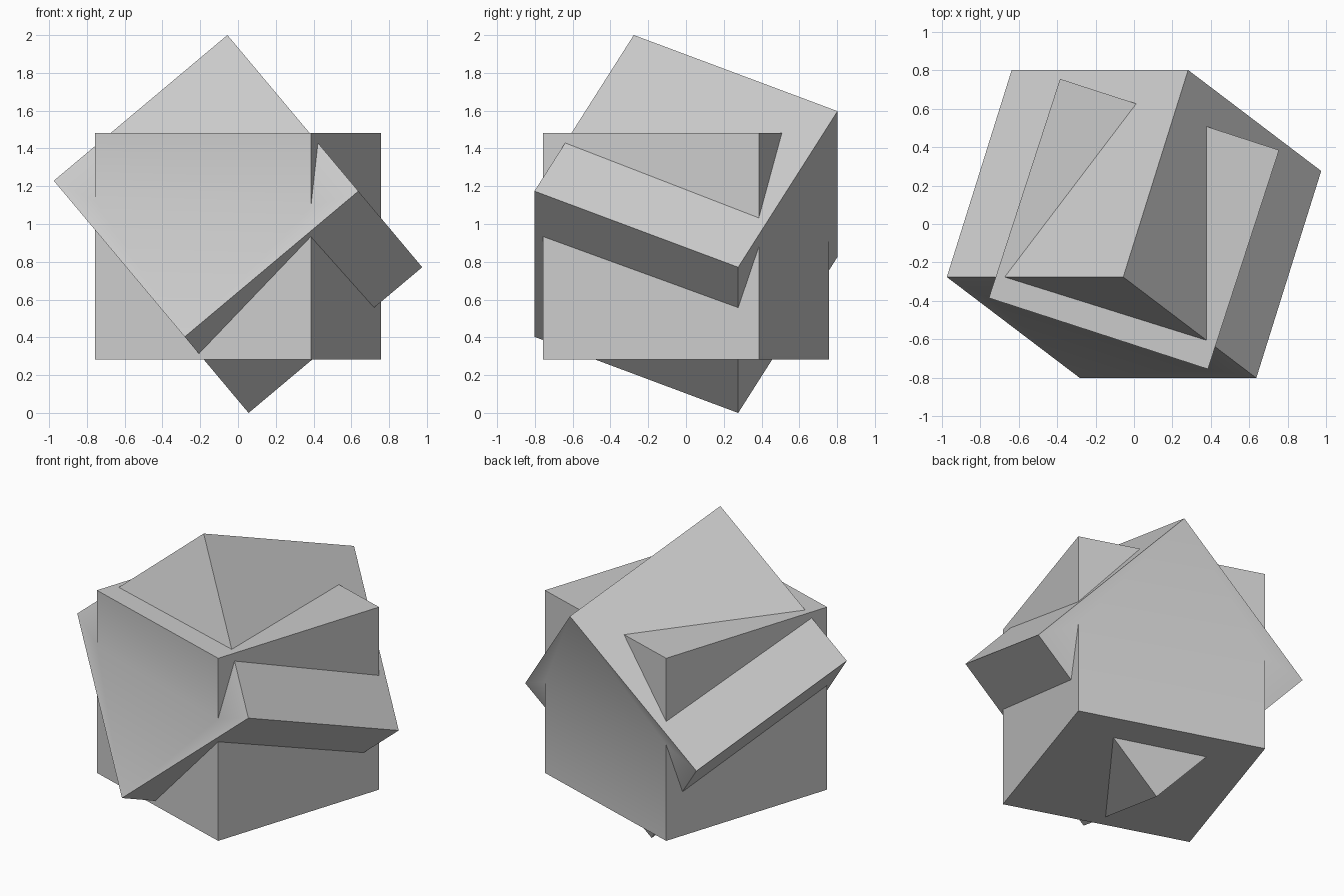
import bpy
from math import radians

default = bpy.data.objects.get("Cube")
if default:
    bpy.data.objects.remove(default, do_unlink=True)

SIDE = 1.2

# Single plain grey
grey = bpy.data.materials.new("plain_grey")
grey.use_nodes = True
colour = (0.6, 0.6, 0.6, 1)
grey.diffuse_color = colour
grey.node_tree.nodes["Principled BSDF"].inputs["Base Color"].default_value = colour


def block(name, height, angles):
    """Cube of the shared size, turned by angles in degrees."""
    bpy.ops.mesh.primitive_cube_add(size=SIDE, location=(0, 0, height),
                                    rotation=[radians(a) for a in angles])
    obj = bpy.context.object
    obj.name = name
    obj.data.materials.append(grey)
    return obj


# Upright block and the tilted block passing through it
tilted = block("tilted_block", 1.0, (-26, -40, 0))
upright = block("interlocked_blocks", 0.882, (0, 0, -18))

# Fuse both into one solid
union = upright.modifiers.new("union", 'BOOLEAN')
union.operation = 'UNION'
union.solver = 'EXACT'
union.object = tilted
bpy.ops.object.modifier_apply(modifier=union.name)
bpy.data.objects.remove(tilted, do_unlink=True)

# Soft shading only across the shallow seams
bpy.ops.object.shade_smooth_by_angle(angle=radians(30))
